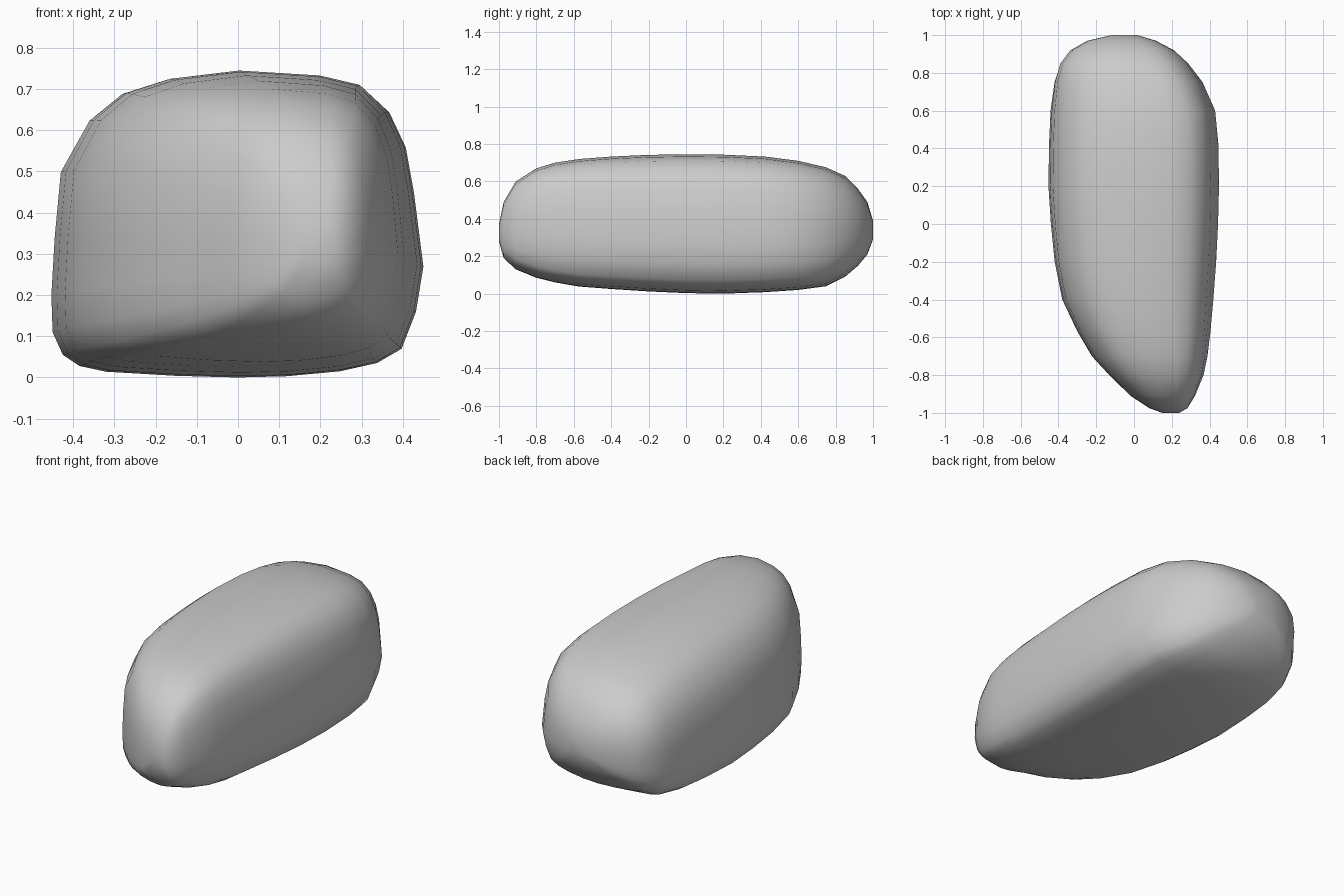
import bpy, bmesh, math

# Cross-section outline seen from the front (x, z), counter-clockwise
PROFILE = [(-.453, .20), (-.45, .11), (-.425, .055), (-.385, .028), (-.32, .014), (-.15, .004),
           (0, 0), (.12, .003), (.25, .015), (.34, .035), (.40, .07), (.435, .16),
           (.453, .27), (.43, .45), (.41, .56), (.37, .645), (.30, .71), (.20, .733),
           (0, .745), (-.17, .725), (-.28, .69), (-.36, .625), (-.43, .50), (-.445, .34)]

# Stations along the length: y, x min, x max, z min, z max
STATIONS = [(-1.0, .15, .24, .28, .37), (-.975, .08, .285, .19, .49), (-.91, -.02, .325, .13, .60),
            (-.80, -.135, .37, .085, .67), (-.70, -.225, .39, .06, .70), (-.57, -.30, .405, .038, .72),
            (-.40, -.38, .42, .025, .733), (-.20, -.42, .435, .012, .742), (0, -.44, .445, .003, .745),
            (.20, -.453, .45, 0, .743), (.42, -.45, .447, .008, .733), (.60, -.443, .43, .02, .71),
            (.75, -.425, .365, .04, .675), (.85, -.395, .29, .09, .63), (.92, -.34, .215, .15, .56),
            (.97, -.25, .12, .21, .49), (1.0, -.12, .02, .29, .39)]


def ring(bm, station):
    """Fit the outline to a station, rounding it towards an ellipse at the ends."""
    y, x0, x1, z0, z1 = station
    blend = 0.65 * abs(y) ** 6
    verts = []
    for px, pz in PROFILE:
        u, w = px / .453, pz / .3725 - 1
        r = max(math.hypot(u, w), 1e-6)
        k = 1 - blend + blend / r
        verts.append(bm.verts.new(((x0 + x1) / 2 + u * k * (x1 - x0) / 2, y,
                                   (z0 + z1) / 2 + w * k * (z1 - z0) / 2)))
    return verts


# Rounded stone lofted through the stations
bm = bmesh.new()
rings = [ring(bm, s) for s in STATIONS]
n = len(PROFILE)
for a, b in zip(rings, rings[1:]):
    for i in range(n):
        j = (i + 1) % n
        bm.faces.new((a[i], a[j], b[j], b[i]))

# Closed ends
bm.faces.new(rings[0])
bm.faces.new(rings[-1])
bmesh.ops.recalc_face_normals(bm, faces=bm.faces)
for f in bm.faces:
    f.smooth = True

mesh = bpy.data.meshes.new("stone")
bm.to_mesh(mesh)
bm.free()
stone = bpy.data.objects.new("stone", mesh)
bpy.context.collection.objects.link(stone)
